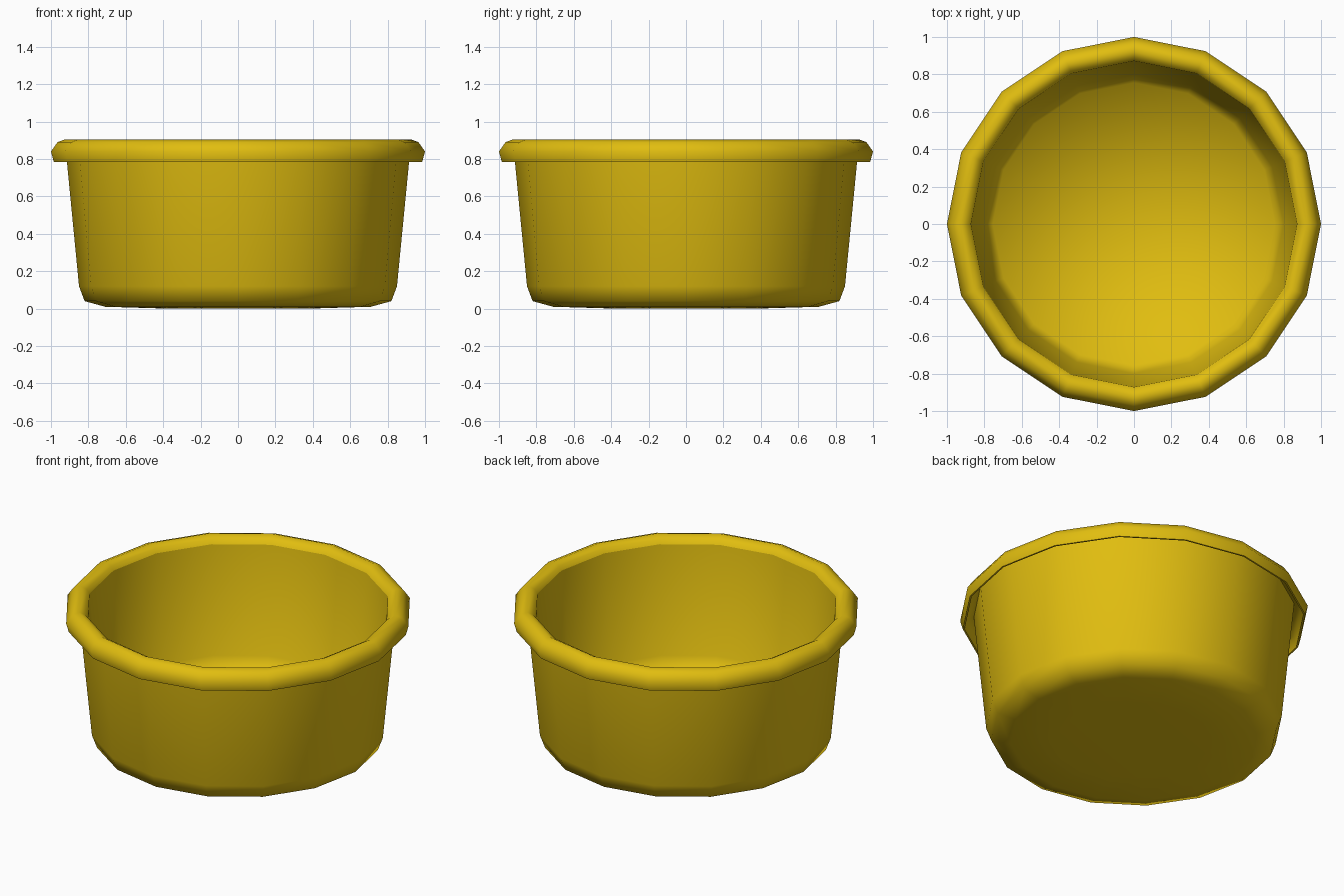
import bpy, bmesh, math

cube = bpy.data.objects.get("Cube")
if cube:
    bpy.data.objects.remove(cube, do_unlink=True)

SIDES = 16

# Single glazed yellow colour
yellow = bpy.data.materials.new("mustard_yellow")
yellow.use_nodes = True
colour = (0.75, 0.51, 0.005, 1)
yellow.diffuse_color = colour
yellow.node_tree.nodes["Principled BSDF"].inputs["Base Color"].default_value = colour


def lathe(name, profile, closed=False):
    """Spin a radius/height profile around z; radius 0 becomes a pole."""
    bm = bmesh.new()
    rings = []
    for r, z in profile:
        if r == 0:
            rings.append([bm.verts.new((0, 0, z))] * SIDES)
        else:
            rings.append([bm.verts.new((r * math.cos(a), r * math.sin(a), z))
                          for a in (math.tau * i / SIDES for i in range(SIDES))])
    pairs = list(zip(rings, rings[1:]))
    if closed:
        pairs.append((rings[-1], rings[0]))
    for low, high in pairs:
        for i in range(SIDES):
            j = (i + 1) % SIDES
            corners = dict.fromkeys((low[i], low[j], high[j], high[i]))
            bm.faces.new(list(corners))
    bmesh.ops.recalc_face_normals(bm, faces=bm.faces)
    mesh = bpy.data.meshes.new(name)
    bm.to_mesh(mesh)
    bm.free()
    mesh.materials.append(yellow)
    obj = bpy.data.objects.new(name, mesh)
    bpy.context.collection.objects.link(obj)
    bpy.ops.object.select_all(action='DESELECT')
    obj.select_set(True)
    bpy.context.view_layer.objects.active = obj
    bpy.ops.object.shade_smooth_by_angle(angle=math.radians(75))


# Tapered cup: underside, rounded foot, outer wall, inner wall, dished floor
lathe("bowl_body", [(0, 0), (0.44, 0.002), (0.71, 0.01), (0.82, 0.04),
                    (0.85, 0.12), (0.922, 0.86), (0.872, 0.86),
                    (0.80, 0.19), (0.755, 0.10), (0, 0.05)])

# Rolled rim: inner lip, crown, overhang and the hollow beneath it
lathe("rolled_rim", [(0.872, 0.86), (0.888, 0.885), (0.925, 0.905),
                     (0.965, 0.89), (1.0, 0.84), (0.985, 0.785),
                     (0.975, 0.785), (0.962, 0.845), (0.918, 0.86)], closed=True)
